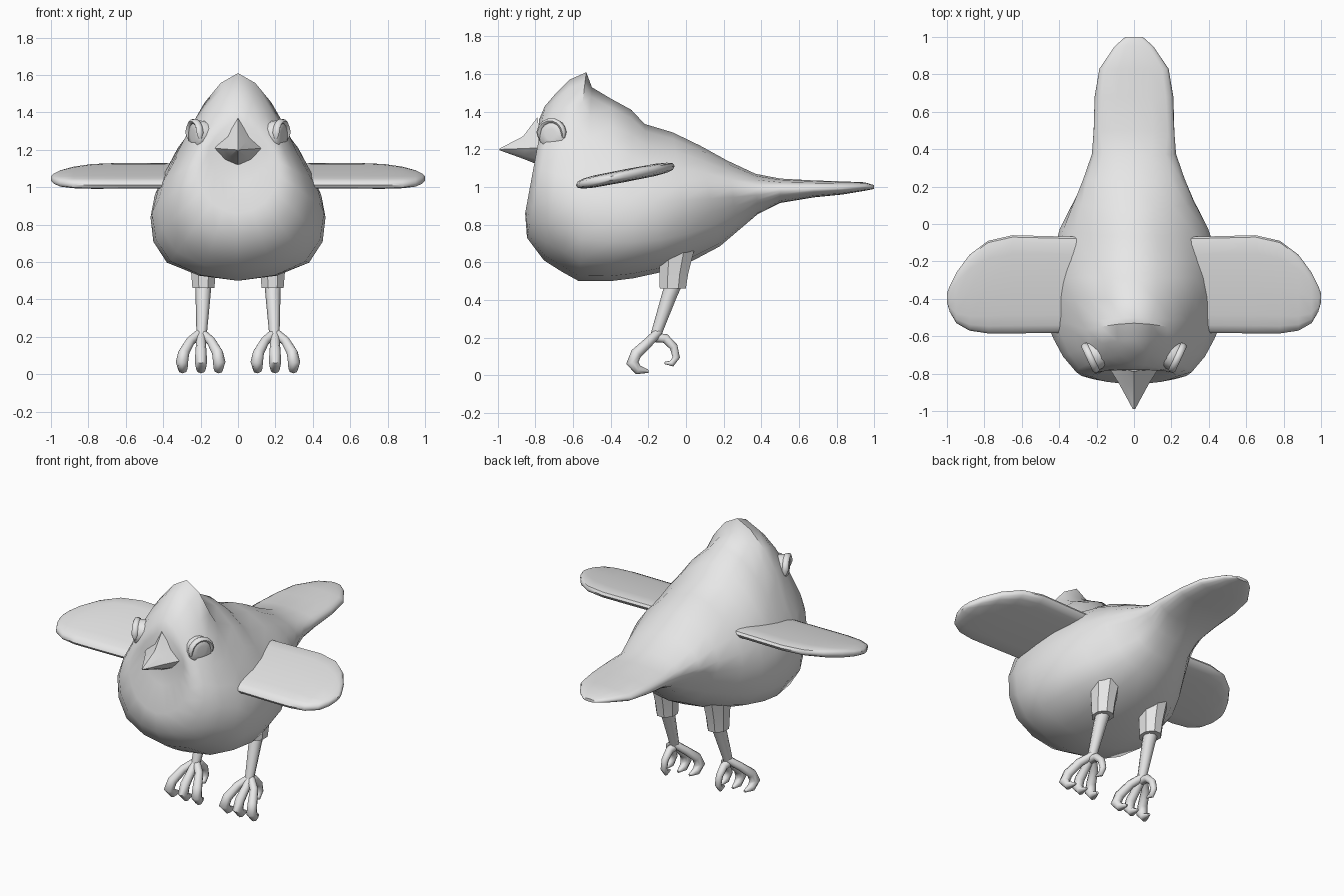
import bpy, bmesh, math
from mathutils import Vector

if "Cube" in bpy.data.objects:
    bpy.data.objects.remove(bpy.data.objects["Cube"])

grey = bpy.data.materials.new("plain_grey")
grey.diffuse_color = (0.8, 0.8, 0.8, 1)
grey.use_nodes = True
grey.node_tree.nodes["Principled BSDF"].inputs["Base Color"].default_value = grey.diffuse_color


def finish(obj, angle=50):
    """Give the part its colour and smooth shading with sharp edges kept."""
    obj.data.materials.clear()
    obj.data.materials.append(grey)
    bpy.ops.object.select_all(action='DESELECT')
    obj.select_set(True)
    bpy.context.view_layer.objects.active = obj
    bpy.ops.object.shade_smooth_by_angle(angle=math.radians(angle))
    return obj


def loft(name, rings, angle=50):
    """Skin a list of closed rings and cap both ends with a fan."""
    bm = bmesh.new()
    loops = [[bm.verts.new(p) for p in ring] for ring in rings]
    n = len(loops[0])
    for a, b in zip(loops, loops[1:]):
        for i in range(n):
            j = (i + 1) % n
            bm.faces.new((a[i], a[j], b[j], b[i]))
    for end in (loops[0], loops[-1]):
        mid = bm.verts.new(sum((v.co for v in end), Vector()) / n)
        for i in range(n):
            bm.faces.new((end[i], end[(i + 1) % n], mid))
    bmesh.ops.remove_doubles(bm, verts=bm.verts, dist=0.0005)
    bmesh.ops.recalc_face_normals(bm, faces=bm.faces)
    mesh = bpy.data.meshes.new(name)
    bm.to_mesh(mesh)
    bm.free()
    obj = bpy.data.objects.new(name, mesh)
    bpy.context.collection.objects.link(obj)
    return finish(obj, angle)


def tube(name, points, radii, sides=8):
    """Round tube along a bent path lying close to the y-z plane."""
    pts = [Vector(p) for p in points]
    rings = []
    for i, p in enumerate(pts):
        d = (pts[min(i + 1, len(pts) - 1)] - pts[max(i - 1, 0)]).normalized()
        u = (Vector((1, 0, 0)) - d * d.x).normalized()
        v = d.cross(u)
        rings.append([p + radii[i] * (u * math.cos(a) + v * math.sin(a))
                      for a in (2 * math.pi * k / sides for k in range(sides))])
    return loft(name, rings, 60)


def catmull(p, steps):
    """Smooth closed curve through a ring of points."""
    out, n = [], len(p)
    for i in range(n):
        a, b, c, d = p[i - 1], p[i], p[(i + 1) % n], p[(i + 2) % n]
        for k in range(steps):
            t = k / steps
            out.append(0.5 * (2 * b + (c - a) * t + (2 * a - 5 * b + 4 * c - d) * t * t
                              + (3 * b - a - 3 * c + d) * t ** 3))
    return out


# Body and tail: top y, z; bottom y, z; half widths from belly up to back
body = [
    (-.78, 1.36, -.79, 1.02, .08, .15, .15, .08),
    (-.75, 1.43, -.855, .86, .14, .22, .20, .11),
    (-.69, 1.50, -.845, .73, .22, .31, .25, .15),
    (-.62, 1.57, -.755, .61, .29, .38, .29, .17),
    (-.53, 1.61, -.66, .55, .33, .43, .315, .18),
    (-.50, 1.53, -.57, .50, .36, .46, .36, .20),
    (-.40, 1.47, -.40, .50, .38, .468, .39, .235),
    (-.29, 1.41, -.28, .515, .37, .465, .40, .235),
    (-.22, 1.335, -.12, .55, .34, .44, .40, .24),
    (-.07, 1.29, .02, .60, .28, .38, .38, .23),
    (.075, 1.22, .18, .685, .20, .29, .32, .21),
    (.22, 1.14, .28, .77, .15, .22, .27, .20),
    (.37, 1.07, .38, .855, .13, .195, .225, .17),
    (.50, 1.045, .50, .915, .15, .205, .215, .18),
    (.68, 1.035, .68, .945, .15, .205, .205, .17),
    (.83, 1.03, .83, .96, .13, .18, .18, .15),
    (.95, 1.025, .95, .98, .07, .10, .10, .08),
    (1.0, 1.01, 1.0, .99, .03, .045, .045, .03),
]
rings = []
for ty, tz, by, bz, *w in body:
    top, bot = Vector((0, ty, tz)), Vector((0, by, bz))
    side = [bot.lerp(top, t) + Vector((x, 0, 0)) for t, x in zip((.1, .35, .6, .85), w)]
    other = [Vector((-p.x, p.y, p.z)) for p in reversed(side)]
    rings.append(catmull([bot] + side + [top] + other, 2))
loft("body", rings, 60)

# Beak: wide base, pinched middle, sharp tip
beak = []
for y, back, half in (
        (-.79, .04, ((0, 1.37), (.06, 1.27), (.145, 1.21), (.075, 1.145), (0, 1.12))),
        (-.865, .02, ((0, 1.27), (.045, 1.245), (.08, 1.205), (.045, 1.165), (0, 1.15))),
        (-.99, 0, ((0, 1.205), (.004, 1.202), (.006, 1.2), (.004, 1.197), (0, 1.195)))):
    pts = list(half) + [(-x, z) for x, z in half[3:0:-1]]
    beak.append([Vector((x, y + back * abs(x) / .145, z)) for x, z in pts])
loft("beak", beak, 35)

for s, label in ((-1, "left"), (1, "right")):
    # Wing: flat rounded sections along x, rising toward the trailing edge
    wing = []
    for x, lead, trail, th in ((.25, -.58, -.07, .034), (.65, -.585, -.06, .034),
                               (.78, -.585, -.09, .034), (.88, -.57, -.165, .032),
                               (.95, -.53, -.26, .028), (.985, -.47, -.33, .02),
                               (1.0, -.42, -.37, .01)):
        ring = []
        for k in range(16):
            a = 2 * math.pi * k / 16
            c, d = math.cos(a), math.sin(a)
            y = (lead + trail) / 2 + (trail - lead) / 2 * math.copysign(abs(c) ** .5, c)
            z = 1.01 + (y + .59) * .19 + th * math.copysign(abs(d) ** .7, d)
            ring.append(Vector((s * x, y, z)))
        wing.append(ring)
    loft(label + "_wing", wing)

    # Eye: shallow domed disc facing outward and a little forward
    n = Vector((s * .9, -.42, 0)).normalized()
    u = Vector((-n.y, n.x, 0)) * s
    up = Vector((0, 0, 1))
    centre = Vector((s * .222, -.71, 1.28))
    loft(label + "_eye", [
        [centre + n * h + r * (u * math.cos(a) + up * math.sin(a))
         for a in (2 * math.pi * k / 14 for k in range(14))]
        for h, r in ((-.05, .075), (.005, .08), (.018, .07), (.022, .03))])

    # Eyelid: rounded band over the top of the eye
    lid = []
    for k in range(10):
        a = math.radians(-15 + 210 * k / 9)
        out = u * math.cos(a) + up * math.sin(a)
        r = .02 if 0 < k < 9 else .01
        lid.append([centre + n * .012 + out * .073
                    + r * (out * math.cos(b) * .7 + n * math.sin(b))
                    for b in (2 * math.pi * j / 8 for j in range(8))])
    loft(label + "_eyelid", lid)

    # Thigh cuff and shin
    loft(label + "_thigh", [
        [Vector((s * .185 + r * .85 * math.cos(a), y + r * math.sin(a), z))
         for a in (2 * math.pi * (k + .5) / 8 for k in range(8))]
        for y, z, r in ((-.05, .66, .10), (-.065, .54, .083), (-.07, .46, .075))], 40)
    tube(label + "_shin", [(s * .185, -.06, .5), (s * .187, -.09, .42), (s * .195, -.165, .2)],
         [.045, .04, .027])

    # Three front toes with hooked claws, and one back toe
    for i, x in enumerate((.105, .198, .295)):
        dx = x - .198
        tube(f"{label}_front_toe_{i + 1}",
             [(s * (.198 + dx * f), y, z) for f, y, z in
              ((0, -.15, .225), (.6, -.20, .175), (.95, -.265, .115),
               (1.05, -.285, .065), (1, -.255, .028), (.9, -.20, .02))],
             [.024, .026, .03, .033, .026, .008])
    tube(label + "_back_toe",
         [(s * .197, y, z) for y, z in
          ((-.16, .20), (-.11, .195), (-.065, .15), (-.052, .095), (-.075, .062), (-.115, .065))],
         [.025, .025, .022, .02, .017, .006])
